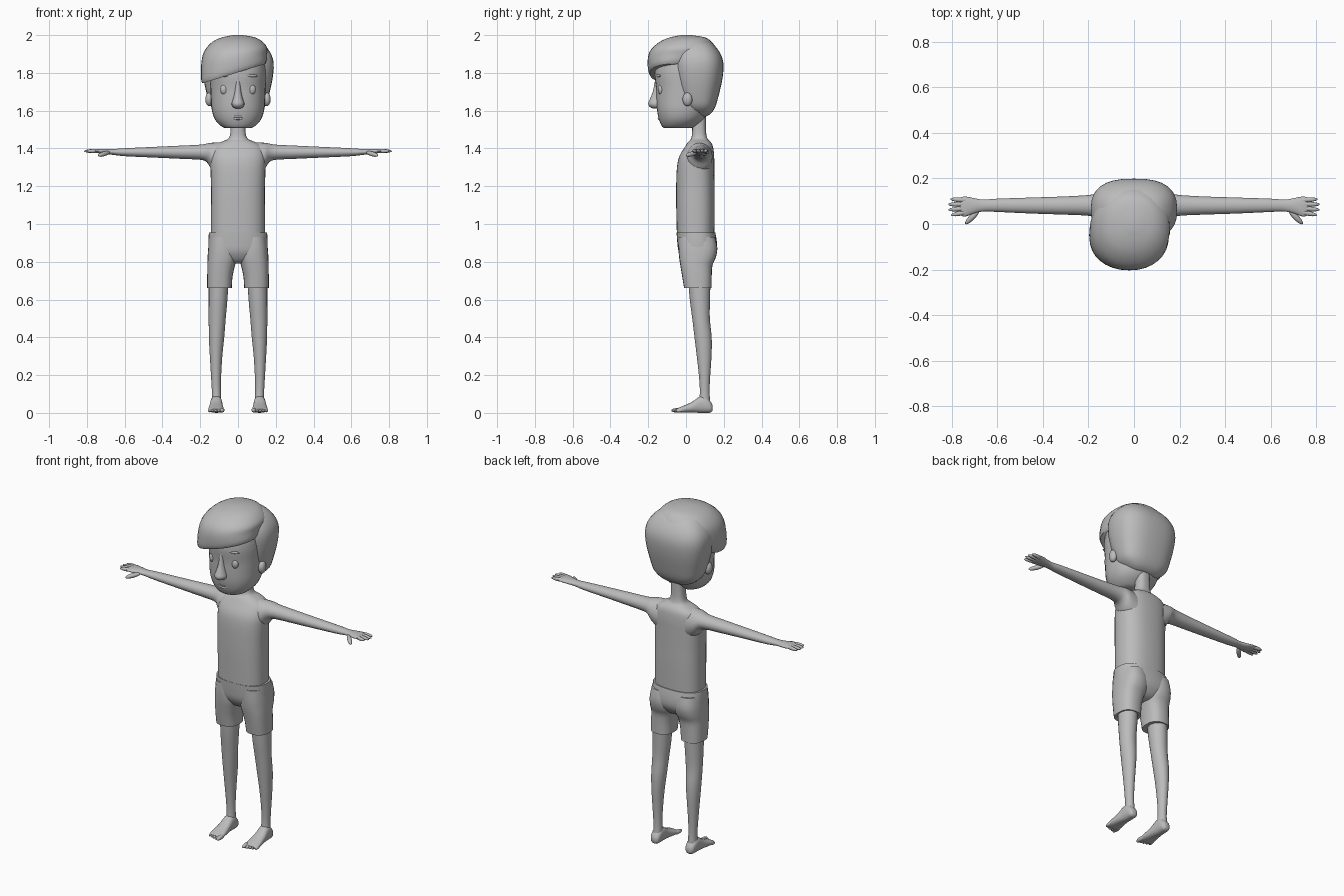
import bpy, bmesh, math
from mathutils import Vector, Matrix

grey = bpy.data.materials.new("plain_grey")
grey.diffuse_color = (0.5, 0.5, 0.5, 1)


def finish(name, bm, mirror=False, angle=50):
    bmesh.ops.recalc_face_normals(bm, faces=bm.faces)
    me = bpy.data.meshes.new(name)
    bm.to_mesh(me)
    bm.free()
    me.materials.append(grey)
    ob = bpy.data.objects.new(name, me)
    bpy.context.collection.objects.link(ob)
    bpy.ops.object.select_all(action='DESELECT')
    ob.select_set(True)
    bpy.context.view_layer.objects.active = ob
    bpy.ops.object.shade_smooth_by_angle(angle=math.radians(angle))
    if mirror:
        m = ob.modifiers.new("mirror", 'MIRROR')
        m.use_mirror_merge = False
    return ob


def smooth_rows(rows, steps):
    """Catmull-Rom rows between the given cross-sections."""
    out = []
    for i in range(len(rows) - 1):
        p0, p1 = rows[max(i - 1, 0)], rows[i]
        p2, p3 = rows[i + 1], rows[min(i + 2, len(rows) - 1)]
        for k in range(steps):
            t = k / steps
            out.append([0.5 * (2 * b + (c - a) * t + (2 * a - 5 * b + 4 * c - d) * t * t
                               + (3 * b - a - 3 * c + d) * t ** 3)
                        for a, b, c, d in zip(p0, p1, p2, p3)])
    return out + [list(rows[-1])]


def loft(name, axis, rows, power=2.0, mirror=False, segs=24, steps=3):
    """Rows are (position on axis, a0, a1, b0, b1[, tilt]); superellipse sections."""
    bm = bmesh.new()
    rings = []
    for r in smooth_rows(rows, steps):
        t, a0, a1, b0, b1 = r[:5]
        tilt = r[5] if len(r) > 5 else 0
        ring = []
        for i in range(segs):
            w = 2 * math.pi * i / segs
            c, s = math.cos(w), math.sin(w)
            a = (a0 + a1) / 2 + (a1 - a0) / 2 * math.copysign(abs(c) ** (2 / power), c)
            b = (b0 + b1) / 2 + (b1 - b0) / 2 * math.copysign(abs(s) ** (2 / power), s)
            co = {'x': (t, a, b), 'y': (a, t, b), 'z': (a, b, t + tilt * a)}[axis]
            ring.append(bm.verts.new(co))
        rings.append(ring)
    for lo, hi in zip(rings, rings[1:]):
        for i in range(segs):
            j = (i + 1) % segs
            bm.faces.new((lo[i], lo[j], hi[j], hi[i]))
    bm.faces.new(rings[0])
    bm.faces.new(rings[-1])
    return finish(name, bm, mirror)


def sym(*rows):
    """Shorthand (z, half width, y0, y1) into centred sections."""
    return [(z, -w, w, y0, y1) for z, w, y0, y1 in rows]


def blob(name, centre, radii, mirror=False, direction=(0, 0, 1)):
    """Ellipsoid whose third radius points along direction."""
    rot = Matrix.Identity(4)
    if tuple(direction) != (0, 0, 1):
        rot = Vector(direction).to_track_quat('Z', 'Y').to_matrix().to_4x4()
    bm = bmesh.new()
    bmesh.ops.create_uvsphere(
        bm, u_segments=16, v_segments=10, radius=1,
        matrix=Matrix.Translation(centre) @ rot @ Matrix.Diagonal((*radii, 1)))
    return finish(name, bm, mirror)


def digit(name, start, end, r):
    a, b = Vector(start), Vector(end)
    blob(name, (a + b) / 2, (r, r, (b - a).length / 2), True, b - a)


# torso and neck
loft("torso", 'z', sym(
    (0.93, 0.143, -0.048, 0.15), (1.1, 0.143, -0.052, 0.152), (1.2, 0.143, -0.052, 0.151),
    (1.3, 0.146, -0.048, 0.15), (1.36, 0.146, -0.035, 0.149), (1.41, 0.13, -0.005, 0.143),
    (1.435, 0.088, 0.012, 0.13), (1.45, 0.053, 0.026, 0.115), (1.48, 0.041, 0.032, 0.107),
    (1.54, 0.038, 0.033, 0.105), (1.62, 0.04, 0.03, 0.105)), power=2.5, segs=32)

# arms, flared into the shoulders
loft("arm", 'x', [
    (0.09, 0.0, 0.14, 1.25, 1.433), (0.14, 0.008, 0.14, 1.29, 1.43),
    (0.165, 0.025, 0.134, 1.327, 1.426), (0.2, 0.036, 0.127, 1.34, 1.42),
    (0.3, 0.041, 0.121, 1.345, 1.415), (0.45, 0.046, 0.116, 1.352, 1.408),
    (0.6, 0.053, 0.111, 1.359, 1.401), (0.66, 0.055, 0.107, 1.366, 1.397),
    (0.7, 0.047, 0.113, 1.369, 1.398), (0.735, 0.034, 0.12, 1.374, 1.398),
    (0.755, 0.035, 0.118, 1.378, 1.396), (0.765, 0.045, 0.108, 1.383, 1.392)], mirror=True)
for i, (y, tip) in enumerate([(0.039, 0.803), (0.062, 0.815), (0.086, 0.815), (0.109, 0.806)]):
    digit(f"finger_{i + 1}", (0.72, 0.055 + i * 0.016, 1.387), (tip, y, 1.386), 0.0105)
digit("thumb", (0.68, 0.06, 1.38), (0.74, 0.0, 1.362), 0.0125)

# shorts: hips and two leg tubes
loft("shorts_hips", 'z', sym(
    (0.79, 0.05, 0.02, 0.1), (0.805, 0.09, -0.01, 0.13), (0.85, 0.15, -0.038, 0.16),
    (0.9, 0.157, -0.046, 0.164), (0.955, 0.154, -0.05, 0.155)), power=2.5, segs=32)
loft("shorts_leg", 'z', [
    (0.66, 0.033, 0.163, -0.01, 0.135), (0.72, 0.029, 0.163, -0.02, 0.136),
    (0.78, 0.016, 0.162, -0.03, 0.14), (0.82, 0.004, 0.161, -0.036, 0.157),
    (0.87, 0.003, 0.158, -0.04, 0.166), (0.93, 0.01, 0.15, -0.04, 0.155)],
    power=2.5, mirror=True)

# legs
loft("leg", 'z', [
    (0.04, 0.087, 0.141, 0.065, 0.13), (0.1, 0.09, 0.138, 0.073, 0.125),
    (0.18, 0.09, 0.142, 0.07, 0.127), (0.3, 0.083, 0.149, 0.057, 0.135),
    (0.4, 0.073, 0.154, 0.045, 0.136), (0.5, 0.065, 0.155, 0.033, 0.126),
    (0.6, 0.056, 0.155, 0.02, 0.127), (0.7, 0.05, 0.155, 0.012, 0.13)], mirror=True)

# feet and toes
loft("foot", 'y', [
    (0.141, 0.1, 0.128, 0.012, 0.04), (0.13, 0.088, 0.14, 0.002, 0.06),
    (0.105, 0.084, 0.145, 0.0, 0.085), (0.075, 0.083, 0.147, 0.0, 0.088),
    (0.035, 0.08, 0.152, 0.002, 0.06), (-0.01, 0.075, 0.157, 0.001, 0.039),
    (-0.04, 0.074, 0.157, 0.002, 0.027), (-0.052, 0.082, 0.148, 0.008, 0.02)],
    power=2.4, mirror=True)
for i in range(5):
    r = 0.0125 if i == 0 else 0.009
    x = 0.084 + i * 0.0165
    digit(f"toe_{i + 1}", (x, -0.01, 0.016), (x, -0.078 + 0.006 * i, r), r)

# head
loft("head", 'z', sym(
    (1.507, 0.06, -0.112, 0.02), (1.515, 0.085, -0.126, 0.045), (1.55, 0.12, -0.142, 0.09),
    (1.6, 0.138, -0.153, 0.12), (1.66, 0.143, -0.157, 0.14), (1.72, 0.146, -0.158, 0.15),
    (1.8, 0.149, -0.166, 0.16), (1.88, 0.14, -0.15, 0.14)), power=2.2, segs=32)
blob("ear", (0.153, 0.008, 1.66), (0.02, 0.026, 0.036), True)

# face details
loft("nose", 'z', sym(
    (1.612, 0.014, -0.175, -0.13), (1.62, 0.028, -0.192, -0.12), (1.637, 0.034, -0.2, -0.12),
    (1.66, 0.027, -0.192, -0.12), (1.7, 0.018, -0.176, -0.12), (1.76, 0.013, -0.164, -0.12)),
    segs=16)
blob("eye", (0.073, -0.133, 1.712), (0.021, 0.016, 0.027), True)
blob("eyebrow", (0.075, -0.146, 1.785), (0.007, 0.007, 0.031), True, (1, 0.35, -0.05))


def lip(name, z, half, bend, r):
    """Thin curved strip following the front of the face."""
    cu = bpy.data.curves.new(name, 'CURVE')
    cu.dimensions = '3D'
    cu.bevel_depth = r
    cu.bevel_resolution = 2
    cu.use_fill_caps = True
    sp = cu.splines.new('POLY')
    sp.points.add(8)
    for i, p in enumerate(sp.points):
        u = i / 4 - 1
        p.co = (u * half, -0.1445 + 0.01 * u * u, z + bend * u * u, 1)
    cu.materials.append(grey)
    bpy.context.collection.objects.link(bpy.data.objects.new(name, cu))


lip("upper_lip", 1.567, 0.047, 0.008, 0.005)
lip("lower_lip", 1.557, 0.03, 0.006, 0.006)

# hair: cap round the back and sides
loft("back_hair", 'z', sym(
    (1.57, 0.065, 0.04, 0.108), (1.585, 0.1, 0.02, 0.132), (1.62, 0.142, -0.018, 0.155),
    (1.68, 0.163, -0.045, 0.173), (1.77, 0.183, -0.066, 0.193), (1.85, 0.189, -0.073, 0.198),
    (1.91, 0.17, -0.06, 0.178), (1.96, 0.125, -0.04, 0.135), (1.985, 0.07, -0.02, 0.08)),
    power=2.6, segs=32)

# hair: swept fringe with a slanted lower edge
loft("fringe", 'z', [
    (1.803, -0.188, 0.145, -0.192, 0.06, 0.31), (1.825, -0.196, 0.152, -0.201, 0.09, 0.28),
    (1.88, -0.194, 0.154, -0.202, 0.14, 0.13), (1.925, -0.178, 0.155, -0.185, 0.16, 0.05),
    (1.965, -0.135, 0.13, -0.138, 0.135, 0.0), (1.988, -0.085, 0.09, -0.085, 0.1, 0.0),
    (2.0, -0.025, 0.025, -0.025, 0.03, 0.0)], power=2.2, segs=32)
